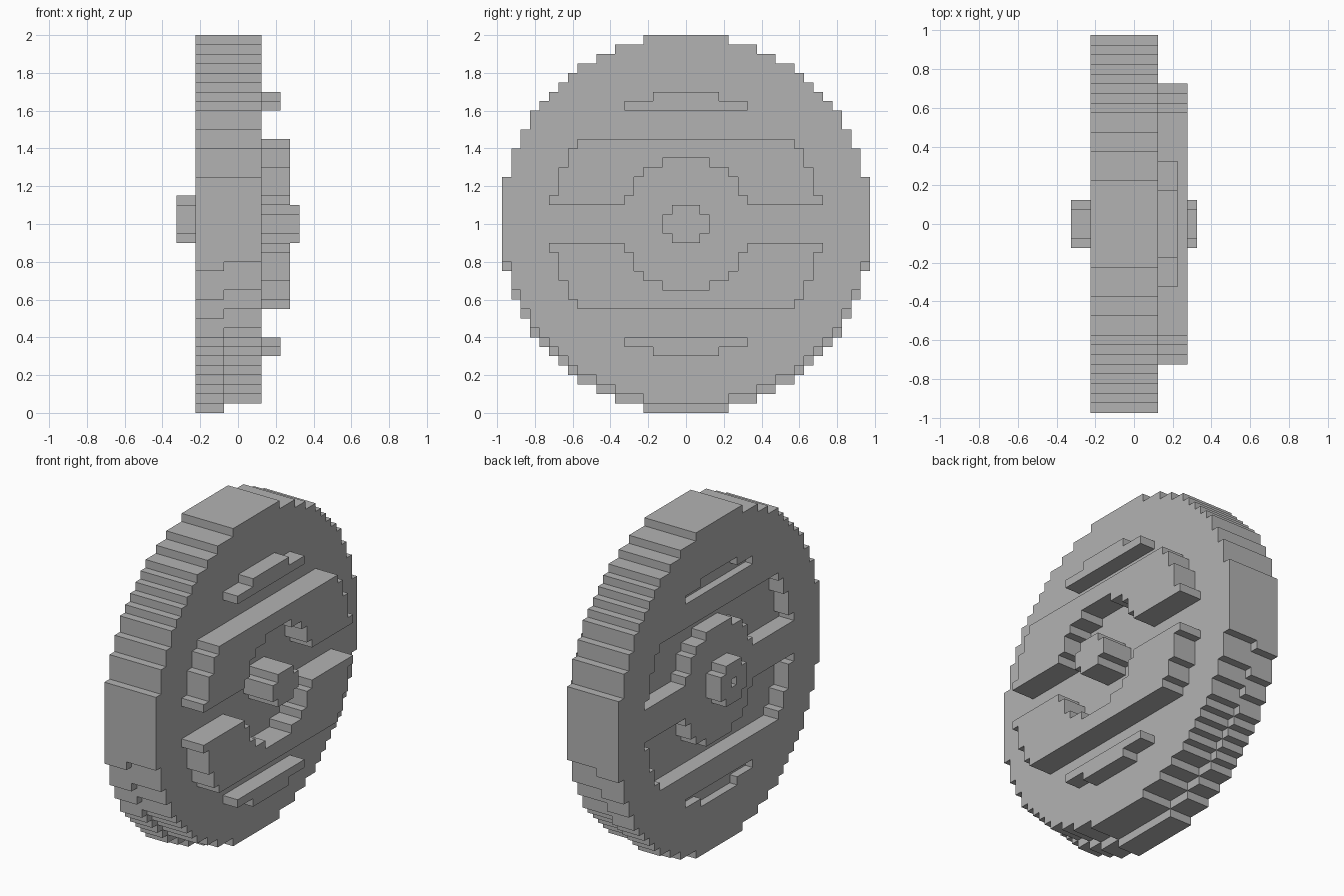
import bpy, bmesh

cube = bpy.data.objects.get("Cube")
if cube:
    bpy.data.objects.remove(cube, do_unlink=True)

CENTRE = 1.0  # height of the wheel axis

grey = bpy.data.materials.new("stone_grey")
grey.use_nodes = True
colour = (0.45, 0.45, 0.45, 1)
grey.diffuse_color = colour
grey.node_tree.nodes["Principled BSDF"].inputs["Base Color"].default_value = colour


def stairs(top, rows):
    """Stepped edge going down from top: each row is (half width, bottom)."""
    path, z = [], top
    for w, bottom in rows:
        path += [(w, z), (w, bottom)]
        z = bottom
    return path


def flip(path):
    return [(y, -z) for y, z in path]


def prism(name, path, x0, x1):
    """Mirror a half outline across y and extrude it along x."""
    outline = path + [(-y, z) for y, z in reversed(path)]
    bm = bmesh.new()
    face = bm.faces.new([bm.verts.new((x0, y, CENTRE + z)) for y, z in outline])
    new = bmesh.ops.extrude_face_region(bm, geom=[face])["geom"]
    verts = [g for g in new if isinstance(g, bmesh.types.BMVert)]
    bmesh.ops.translate(bm, verts=verts, vec=(x1 - x0, 0, 0))
    bmesh.ops.recalc_face_normals(bm, faces=bm.faces)
    mesh = bpy.data.meshes.new(name)
    bm.to_mesh(mesh)
    bm.free()
    mesh.materials.append(grey)
    obj = bpy.data.objects.new(name, mesh)
    bpy.context.collection.objects.link(obj)
    return obj


def cut(target, path, x0, x1):
    cutter = prism("cutter", path, x0, x1)
    cutter.hide_render = True
    mod = target.modifiers.new("recess", "BOOLEAN")
    mod.operation = "DIFFERENCE"
    mod.solver = "EXACT"
    mod.object = cutter
    bpy.context.view_layer.objects.active = target
    bpy.ops.object.modifier_apply(modifier=mod.name)
    bpy.data.objects.remove(cutter, do_unlink=True)


# Wheel disc: two layers, the outer one raised by a step along its lower rim
rim = stairs(1.0, [(.225, .95), (.375, .9), (.475, .85), (.575, .8),
                   (.625, .75), (.675, .7), (.725, .65), (.775, .6),
                   (.825, .5), (.875, .4), (.925, .25)]) + [(.975, .25)]


def disc(lift):
    return rim + [(y, z + lift) for y, z in reversed(flip(rim))]


inner_disc = prism("inner_disc", disc(0), -.225, -.075)
prism("outer_disc", disc(.05), -.075, .125)

# Wide spoke panels with a stepped arch around the hub, and small rim bars
arch = stairs(.35, [(.125, .3), (.225, .25), (.275, .15), (.325, .1)])
edge = stairs(.45, [(.575, .4), (.625, .3), (.675, .15), (.725, .1)])
panel = arch + edge[::-1]
bar = stairs(.7, [(.175, .65), (.325, .6)])

for side, turn in (("upper", list), ("lower", flip)):
    prism(side + "_panel", turn(panel), .1, .275)
    prism(side + "_bar", turn(bar), .1, .225)
    # Matching recesses on the inner side
    cut(inner_disc, turn(panel), -.3, -.125)
    cut(inner_disc, turn(bar), -.3, -.175)

# Hubs on both sides, the inner one with an axle hole
prism("outer_hub", stairs(.1, [(.075, .05), (.125, -.05), (.075, -.1)]), .1, .325)
inner_hub = prism("inner_hub", stairs(.15, [(.075, .1), (.125, -.05), (.075, -.1)]),
                  -.325, -.2)
cut(inner_hub, stairs(.05, [(.025, 0)]), -.4, -.23)
